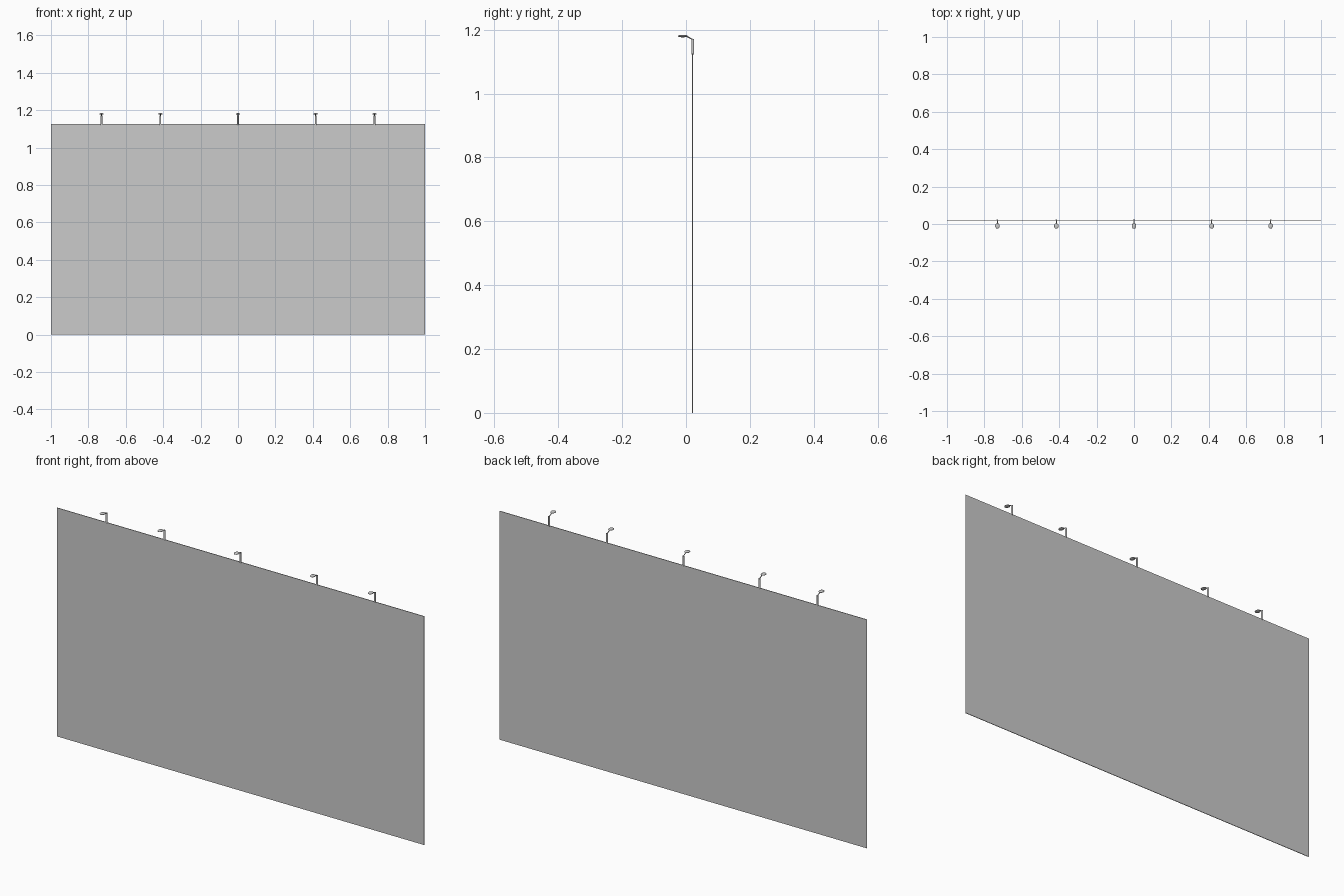
import bpy, bmesh, math
from mathutils import Vector, Matrix

if "Cube" in bpy.data.objects:
    bpy.data.objects.remove(bpy.data.objects["Cube"])


def material(name, c):
    m = bpy.data.materials.new(name)
    m.diffuse_color = (c, c, c, 1)
    m.use_nodes = True
    m.node_tree.nodes["Principled BSDF"].inputs["Base Color"].default_value = m.diffuse_color
    return m


grey = material("light grey", 0.6)


def finish(bm, name, smooth=False):
    bmesh.ops.recalc_face_normals(bm, faces=bm.faces)
    for f in bm.faces:
        f.smooth = smooth
    me = bpy.data.meshes.new(name)
    bm.to_mesh(me)
    bm.free()
    me.materials.append(grey)
    ob = bpy.data.objects.new(name, me)
    bpy.context.collection.objects.link(ob)
    return ob


def box(name, lo, hi):
    lo, hi = Vector(lo), Vector(hi)
    bm = bmesh.new()
    bmesh.ops.create_cube(bm, size=1, matrix=Matrix.Translation((lo + hi) / 2)
                          @ Matrix.Diagonal((*(hi - lo), 1)))
    return finish(bm, name)


def rod(name, a, b, r, sides=12):
    a, b = Vector(a), Vector(b)
    d = b - a
    bm = bmesh.new()
    bmesh.ops.create_cone(bm, cap_ends=True, segments=sides, radius1=r, radius2=r,
                          depth=d.length, matrix=Matrix.Translation((a + b) / 2)
                          @ d.to_track_quat('Z', 'Y').to_matrix().to_4x4())
    return finish(bm, name)


def lamp_head(name, centre, radii):
    bm = bmesh.new()
    bmesh.ops.create_uvsphere(bm, u_segments=24, v_segments=12, radius=1,
                              matrix=Matrix.Translation(centre)
                              @ Matrix.Diagonal((*radii, 1)))
    return finish(bm, name, True)


# Large thin display board
box("board", (-1, 0.0195, 0), (1, 0.0225, 1.125))

# Five lamps along the top edge: post, slanted arm, flat oval head
for i, x in enumerate((-0.73, -0.415, 0, 0.415, 0.73), 1):
    rod(f"lamp_post_{i}", (x, 0.021, 1.122), (x, 0.021, 1.171), 0.0045)
    rod(f"lamp_arm_{i}", (x, 0.021, 1.169), (x, -0.001, 1.181), 0.002, 8)
    lamp_head(f"lamp_head_{i}", (x, -0.0105, 1.180), (0.012, 0.0150, 0.004))
